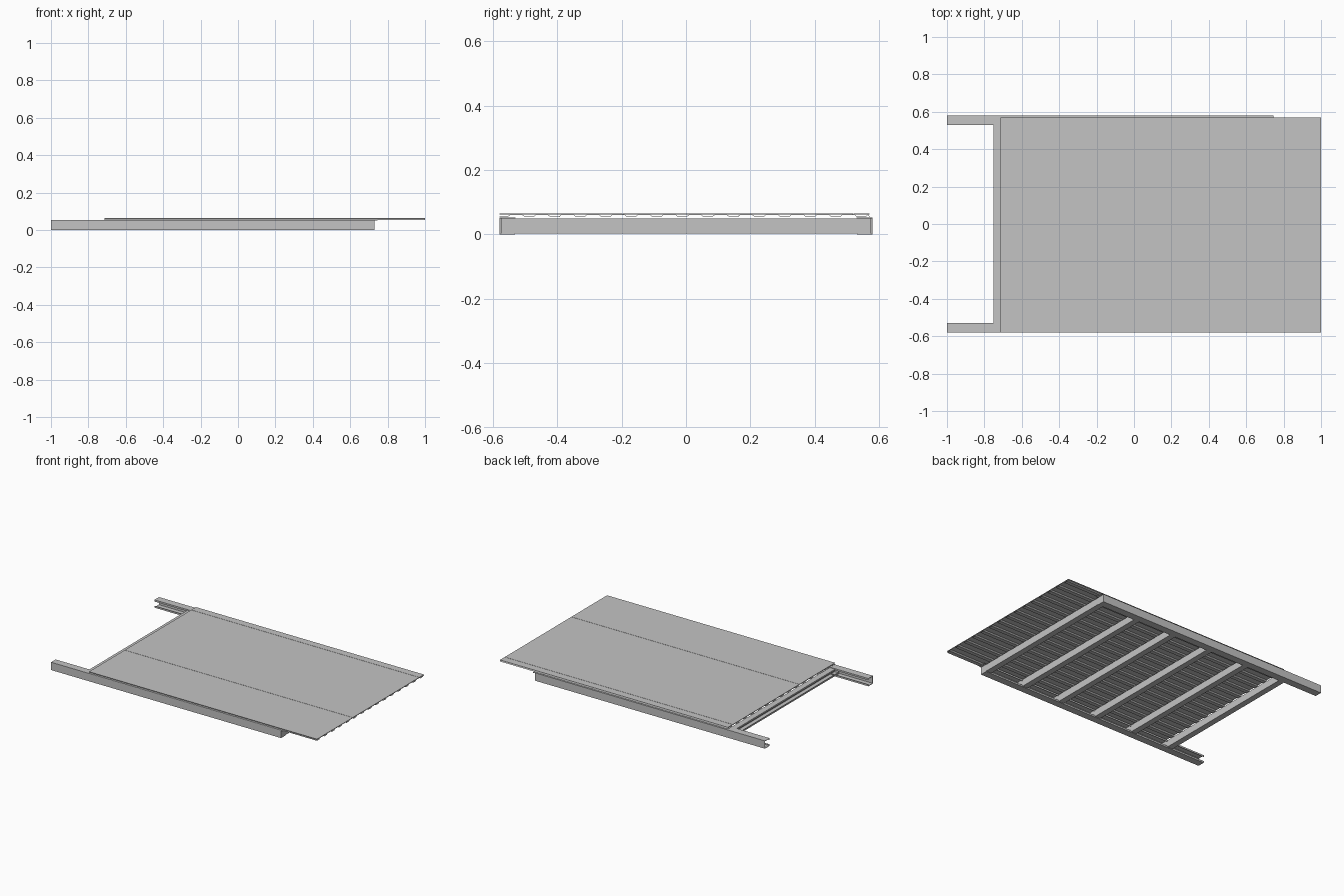
import bpy

cube = bpy.data.objects.get("Cube")
if cube:
    bpy.data.objects.remove(cube, do_unlink=True)

# Single galvanised finish
steel = bpy.data.materials.new("light_grey_steel")
steel.use_nodes = True
GREY = (0.55, 0.55, 0.55, 1)
steel.diffuse_color = GREY
steel.node_tree.nodes["Principled BSDF"].inputs["Base Color"].default_value = GREY


def add_object(name, verts, faces):
    mesh = bpy.data.meshes.new(name)
    mesh.from_pydata(verts, [], faces)
    mesh.materials.append(steel)
    obj = bpy.data.objects.new(name, mesh)
    bpy.context.collection.objects.link(obj)
    return obj


def folded_sheet(name, profile, start, end, axis, thickness):
    """Extrude an open (across, z) profile along x or y and give it thickness."""
    def place(along, across, z):
        return (along, across, z) if axis == "x" else (across, along, z)
    n = len(profile)
    verts = [place(a, p, z) for a in (start, end) for p, z in profile]
    faces = [(i, i + 1, n + i + 1, n + i) for i in range(n - 1)]
    obj = add_object(name, verts, faces)
    mod = obj.modifiers.new("thickness", "SOLIDIFY")
    mod.thickness = thickness
    mod.offset = 0
    mod.use_even_offset = True
    return obj


def box(name, x, y, z):
    verts = [(a, b, c) for a in x for b in y for c in z]
    faces = [(0, 1, 3, 2), (4, 6, 7, 5), (0, 4, 5, 1),
             (2, 3, 7, 6), (0, 2, 6, 4), (1, 5, 7, 3)]
    return add_object(name, verts, faces)


def channel(web, flange_tip, low, high, lip):
    """Lipped C profile with its web on one side and lips at the flange tips."""
    return [(flange_tip, low + lip), (flange_tip, low), (web, low),
            (web, high), (flange_tip, high), (flange_tip, high - lip)]


# Side rails, open toward the middle, with a short top tab at the free end
T = 0.003
for side, label in ((-1, "front"), (1, "back")):
    profile = channel(side * (0.58 - T / 2), side * 0.532, T / 2, 0.0515, 0.01)
    folded_sheet(label + "_rail", profile, -1, 0.73, "x", T)
    box(label + "_rail_tab", (0.73, 0.745), sorted((side * 0.58, side * 0.53)),
        (0.05, 0.053))

# Six cross joists with webs on the +x side
for i in range(6):
    x = -0.73 + 0.288 * i
    profile = channel(x + 0.0185, x - 0.0185, 0.0045, 0.0485, 0.009)
    folded_sheet("joist_%d" % (i + 1), profile, -0.575, 0.575, "y", T)

# Ribbed decking: trapezoid waves running along x
START, END = -0.715, 1.0
PITCH = 0.0794
LOW, HIGH = 0.0545, 0.0615
wave = []
y = -0.58
while y < 0.56:
    wave += [(y, LOW), (y + 0.026, LOW), (y + 0.034, HIGH), (y + 0.0714, HIGH)]
    y += PITCH
wave = [(min(p, 0.57), z) for p, z in wave if p < 0.57] + [(0.57, LOW)]
folded_sheet("ribbed_deck", wave, START, END, "x", 0.0012)

# Flat top panels with narrow joints
edges = [-0.58, -0.195, 0.52, 0.57]
for i in range(3):
    box("top_panel_%d" % (i + 1), (START, END),
        (edges[i], edges[i + 1] - (0.002 if i < 2 else 0)), (0.0622, 0.065))
